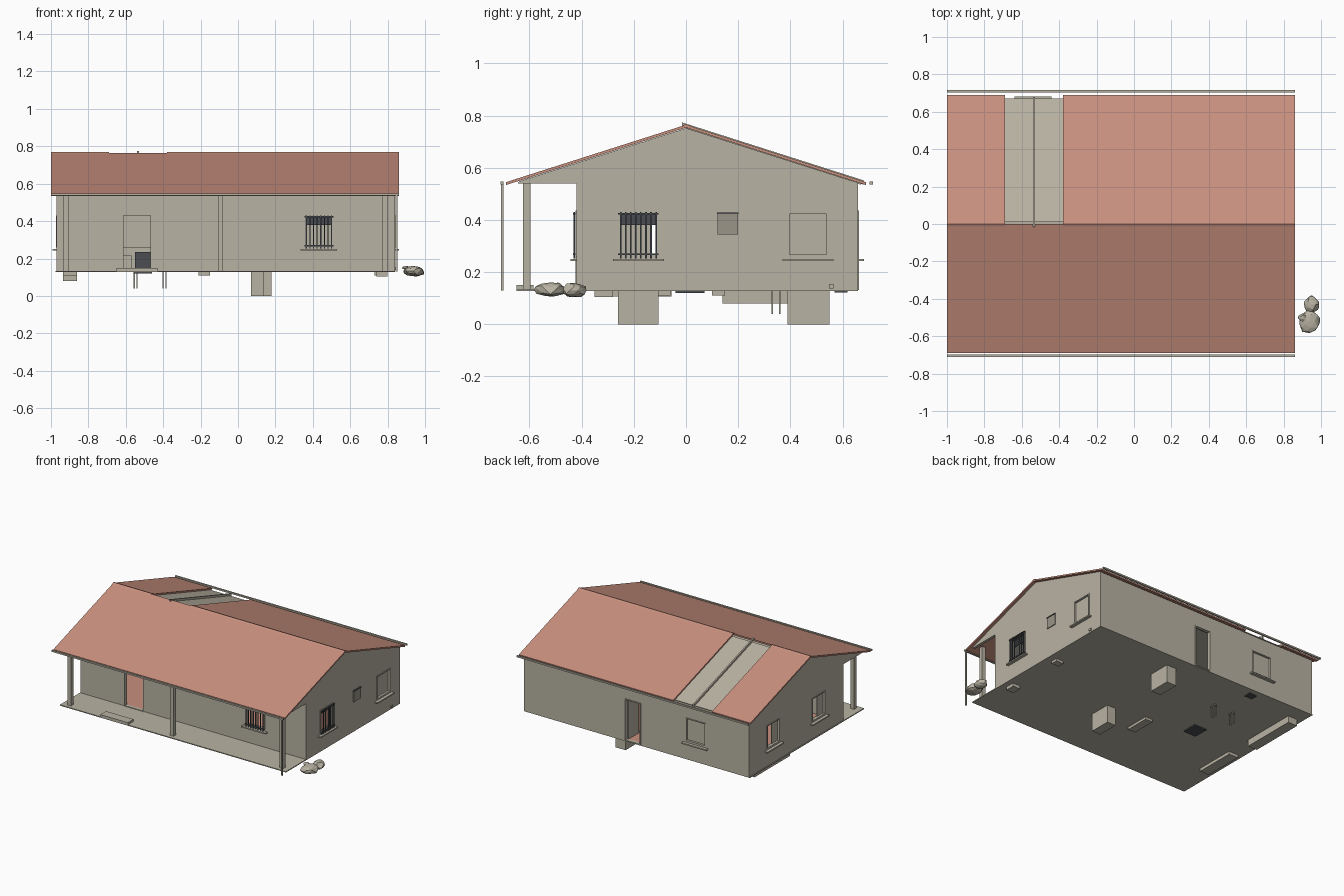
import bpy, bmesh, random
from mathutils import Vector, noise

old = bpy.data.objects.get("Cube")
if old:
    bpy.data.objects.remove(old, do_unlink=True)


def material(name, r, g, b):
    m = bpy.data.materials.new(name)
    m.use_nodes = True
    m.diffuse_color = (r, g, b, 1)
    m.node_tree.nodes["Principled BSDF"].inputs["Base Color"].default_value = (r, g, b, 1)
    return m


PLASTER = material("plaster", 0.485, 0.45, 0.366)
TILE = material("terracotta", 0.58, 0.28, 0.21)
IRON = material("dark_iron", 0.07, 0.075, 0.085)
PANE = material("grey_pane", 0.32, 0.30, 0.25)


def finish(name, bm, mat):
    bmesh.ops.recalc_face_normals(bm, faces=bm.faces)
    me = bpy.data.meshes.new(name)
    bm.to_mesh(me)
    bm.free()
    me.materials.append(mat)
    ob = bpy.data.objects.new(name, me)
    bpy.context.collection.objects.link(ob)
    return ob


def add_box(bm, x, y, z):
    verts = bmesh.ops.create_cube(bm, size=1)["verts"]
    for v in verts:
        v.co = Vector([(r[0] + r[1]) / 2 + c * (r[1] - r[0]) for r, c in zip((x, y, z), v.co)])


def box(name, x, y, z, mat=PLASTER):
    bm = bmesh.new()
    add_box(bm, x, y, z)
    return finish(name, bm, mat)


def prism(name, outline, x0, x1, mat):
    """Extrude an outline in the y-z plane along x."""
    bm = bmesh.new()
    face = bm.faces.new([bm.verts.new((x0, y, z)) for y, z in outline])
    ext = bmesh.ops.extrude_face_region(bm, geom=[face])["geom"]
    bmesh.ops.translate(bm, vec=(x1 - x0, 0, 0), verts=[v for v in ext if isinstance(v, bmesh.types.BMVert)])
    return finish(name, bm, mat)


X0, X1 = -0.97, 0.84      # outer wall faces
Y0, Y1 = -0.42, 0.66
FLOOR, TOP, T = 0.135, 0.54, 0.03
WIN = (0.26, 0.43)

# Openings: name, wall axis, wall face, outward sign, range along wall, style
windows = [
    ("front_window", "y", Y0, -1, (0.355, 0.51), "bars"),
    ("right_front_window", "x", X1, 1, (-0.26, -0.105), "bars"),
    ("right_back_window", "x", X1, 1, (0.39, 0.545), "pane"),
    ("back_window", "y", Y1, 1, (-0.62, -0.46), "pane"),
    ("left_back_window", "x", X0, -1, (0.31, 0.46), "open"),
    ("left_front_window", "x", X0, -1, (-0.21, -0.06), "open"),
]
doors = [("front_door", Y0, -1, (-0.62, -0.46)), ("back_door", Y1, 1, (-0.1, 0.03))]


def place(axis, face, sign, along, out, z):
    """Ranges for a box lying on a wall; out is measured outward from the face."""
    depth = tuple(sorted((face + sign * out[0], face + sign * out[1])))
    return (depth, along, z) if axis == "x" else (along, depth, z)


# Walls with cut openings
walls = box("walls", (X0, X1), (Y0, Y1), (0.13, TOP))
room = bmesh.new()
add_box(room, (X0 + T, X1 - T), (Y0 + T, Y1 - T), (0.1, 0.6))
holes = bmesh.new()
for _, axis, face, sign, along, _ in windows:
    add_box(holes, *place(axis, face, sign, along, (-0.05, 0.05), WIN))
for _, face, sign, along in doors:
    add_box(holes, *place("y", face, sign, along, (-0.05, 0.05), (FLOOR, 0.435)))
bpy.context.view_layer.objects.active = walls
for cutter in (finish("room_cutter", room, PLASTER), finish("hole_cutter", holes, PLASTER)):
    mod = walls.modifiers.new("cut", "BOOLEAN")
    mod.operation, mod.object, mod.solver = "DIFFERENCE", cutter, "EXACT"
    bpy.ops.object.modifier_apply(modifier=mod.name)
    bpy.data.objects.remove(cutter, do_unlink=True)


def frame(name, axis, face, sign, along, z, w=0.007):
    bm = bmesh.new()
    a, b = along
    out = (-0.02, 0.004)
    for r in ((a, a + w), (b - w, b)):
        add_box(bm, *place(axis, face, sign, r, out, z))
    for h in ((z[0], z[0] + w), (z[1] - w, z[1])):
        add_box(bm, *place(axis, face, sign, along, out, h))
    finish(name, bm, PLASTER)


# Windows: frame, sill, and bars or pane
for name, axis, face, sign, along, style in windows:
    a, b = along
    frame(name + "_frame", axis, face, sign, along, WIN)
    box(name + "_sill", *place(axis, face, sign, (a - 0.02, b + 0.02), (-0.02, 0.022), (0.242, 0.251)))
    if style == "bars":
        bm = bmesh.new()
        for i in range(8):
            p = a + (b - a) * (i + 0.5) / 8
            add_box(bm, *place(axis, face, sign, (p - 0.003, p + 0.003), (0.006, 0.012), (0.253, 0.43)))
        for z in (0.265, 0.42):
            add_box(bm, *place(axis, face, sign, (a, b), (0.004, 0.014), (z, z + 0.006)))
        finish(name + "_bars", bm, IRON)
        box(name + "_blind", *place(axis, face, sign, (a, b), (-0.03, -0.025), (0.38, 0.43)), IRON)
    elif style == "pane":
        box(name + "_pane", *place(axis, face, sign, along, (-0.018, -0.012), WIN))
    else:
        mid = (a + b) / 2
        box(name + "_pane", *place(axis, face, sign, (a, mid), (-0.018, -0.012), WIN))

# Door frames and the half-open back door leaf
for name, face, sign, along in doors:
    frame(name + "_frame", "y", face, sign, along, (0.132, 0.437))
box("back_door_leaf", (0.015, 0.025), (0.52, 0.64), (FLOOR, 0.43))

# Small vent window and wall socket on the right side
box("vent_window", (X1 - 0.01, X1 + 0.006), (0.12, 0.2), (0.345, 0.425), PANE)
box("vent_hood", (X1, X1 + 0.01), (0.118, 0.202), (0.422, 0.428), IRON)
box("wall_socket", (X1, X1 + 0.008), (0.548, 0.566), (0.138, 0.154))

# Floors and ceiling
box("base_slab", (-0.975, X1), (-0.65, Y1), (0.128, 0.1345))
box("room_floor", (X0 + 0.01, X1 - 0.01), (Y0 + 0.005, Y1 - 0.005), (0.133, 0.1365), TILE)
box("ceiling", (X0 + 0.01, X1 - 0.01), (Y0 + 0.01, Y1 - 0.01), (0.532, 0.539))
box("entry_step", (-0.65, -0.43), (-0.65, -0.585), (0.134, 0.15))

# Porch columns and beam
for side, x in (("left", -0.918), ("middle", -0.094), ("right", 0.785)):
    box(side + "_porch_column", (x - 0.014, x + 0.014), (-0.624, -0.597), (0.134, 0.548))

# Gables
for side, x in (("left", X0), ("right", X1 - 0.02)):
    prism(side + "_gable", [(-0.645, TOP), (0.66, TOP), (0.655, 0.544), (0, 0.752), (-0.64, 0.548)],
          x, x + 0.02, PLASTER)

# Roof slopes, the back one with a gap showing the lower lining
GAP = (-0.69, -0.38)


def slope(name, x0, x1, sign, y0, y1, drop, thick, mat):
    top = lambda y: 0.765 - drop - 0.319 * y
    prism(name, [(sign * y0, top(y0)), (sign * y1, top(y1)),
                 (sign * y1, top(y1) - thick), (sign * y0, top(y0) - thick)], x0, x1, mat)


slope("front_roof", -1, 0.86, -1, 0, 0.69, 0, 0.011, TILE)
slope("back_roof_left", -1, GAP[0], 1, 0, 0.69, 0, 0.011, TILE)
slope("back_roof_right", GAP[1], 0.86, 1, 0, 0.69, 0, 0.011, TILE)
slope("roof_lining", GAP[0] - 0.01, GAP[1] + 0.01, 1, 0.01, 0.67, 0.011, 0.005, PLASTER)
slope("lining_rail", -0.54, -0.53, 1, -0.015, 0.68, -0.004, 0.016, PLASTER)
for side, a, b in (("left", -1, GAP[0]), ("right", GAP[1], 0.86)):
    prism(side + "_ridge_cap", [(-0.014, 0.762), (0, 0.769), (0.018, 0.762), (0, 0.757)], a, b, TILE)

# Gutters and downpipe
for side, y in (("front", -0.705), ("back", 0.71)):
    box(side + "_gutter", (-1, 0.86), (y - 0.006, y + 0.006), (0.536, 0.547))
box("downpipe", (0.842, 0.852), (-0.71, -0.7), (0.13, 0.54))

# Footings and sunken fixtures under the floor
box("front_footing", (0.07, 0.14), (-0.26, -0.105), (0, 0.13))
box("back_footing", (0.1, 0.18), (0.39, 0.55), (0, 0.13))
box("left_back_base", (-0.935, -0.86), (0.14, 0.55), (0.08, 0.13))
box("left_front_base", (-0.935, -0.86), (-0.35, -0.055), (0.106, 0.13))
box("middle_base", (-0.21, -0.15), (-0.24, -0.06), (0.11, 0.13))
box("right_front_base", (0.74, 0.8), (-0.35, -0.28), (0.105, 0.13))
box("right_middle_base", (0.73, 0.79), (0.1, 0.15), (0.11, 0.13))
box("stove_base", (-0.56, -0.46), (-0.04, 0.07), (0.12, 0.13), IRON)
box("drain_cover", (-0.53, -0.47), (0.57, 0.62), (0.122, 0.13), IRON)
bm = bmesh.new()
for x in (-0.555, -0.54, -0.4, -0.385):
    for y in (0.33, 0.36):
        add_box(bm, (x - 0.003, x + 0.003), (y - 0.003, y + 0.003), (0.04, 0.13))
finish("table_legs", bm, PLASTER)

# Stove and cabinet inside
box("stove", (-0.55, -0.46), (-0.04, 0.07), (FLOOR, 0.235), IRON)
box("cabinet", (-0.62, -0.57), (0.0, 0.1), (FLOOR, 0.215))

# Boulders beside the porch
random.seed(4)
bm = bmesh.new()
for c, s in (((0.937, -0.52, 0.132), (0.06, 0.065, 0.028)), ((0.95, -0.43, 0.13), (0.042, 0.05, 0.028)),
             ((0.9, -0.5, 0.15), (0.025, 0.02, 0.01))):
    for v in bmesh.ops.create_icosphere(bm, subdivisions=2, radius=1)["verts"]:
        k = 0.95 + 0.25 * noise.noise(v.co * 1.7 + Vector(c) * 9) + random.uniform(-0.06, 0.06)
        v.co = Vector([p + q * r * k for p, q, r in zip(c, s, v.co)])
        v.co.x = min(v.co.x, 1.0)
finish("boulders", bm, PLASTER)
